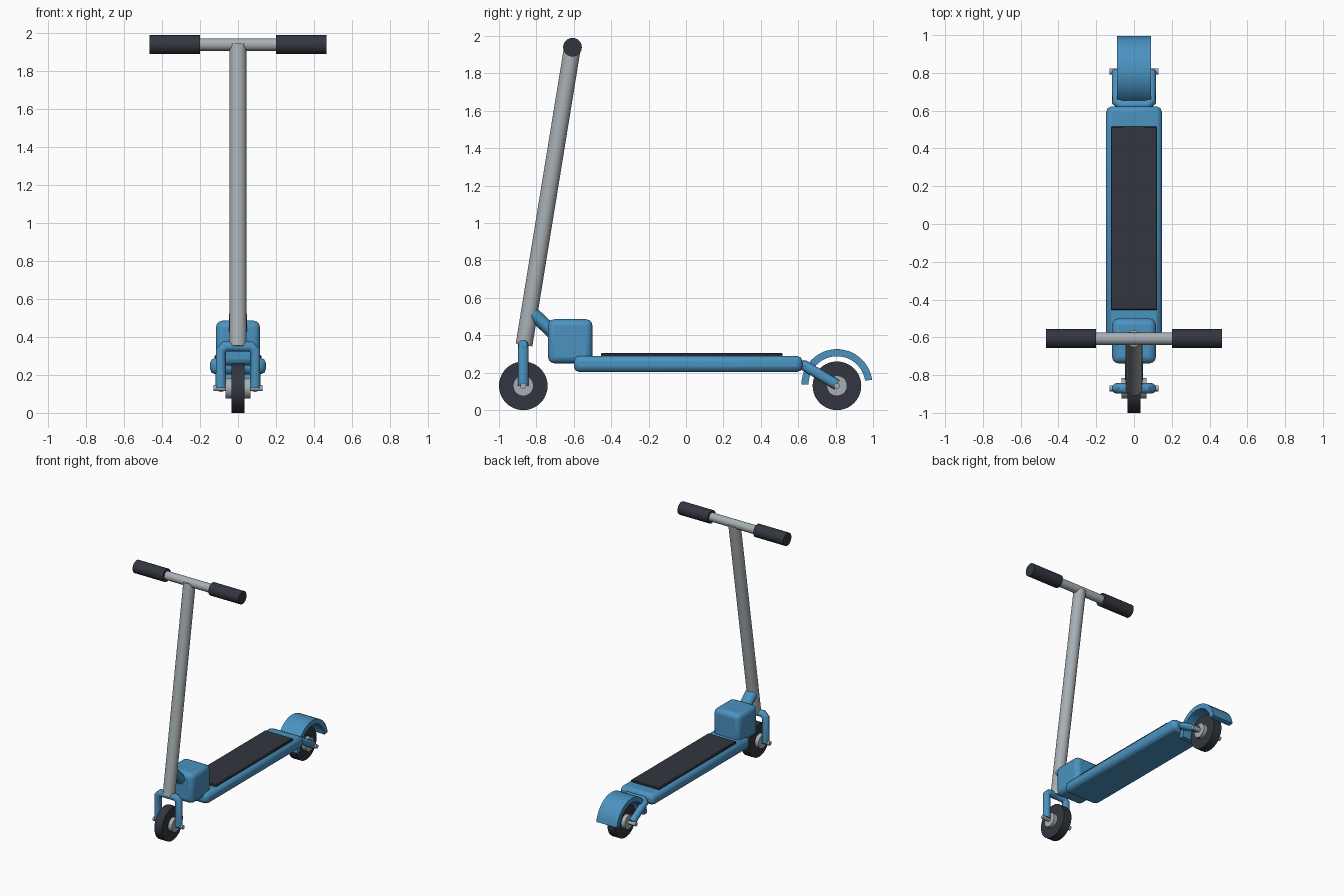
import bpy, bmesh, math
from mathutils import Vector

cube = bpy.data.objects.get("Cube")
if cube:
    bpy.data.objects.remove(cube)


def material(name, rgb):
    m = bpy.data.materials.new(name)
    m.use_nodes = True
    m.diffuse_color = (*rgb, 1)
    m.node_tree.nodes["Principled BSDF"].inputs["Base Color"].default_value = (*rgb, 1)
    return m


BLUE = material("blue paint", (0.07, 0.29, 0.53))
GREY = material("light metal", (0.39, 0.43, 0.45))
DARK = material("dark rubber", (0.032, 0.037, 0.05))


def finish(ob, name, mat):
    ob.name = name
    ob.data.materials.append(mat)
    bpy.ops.object.select_all(action='DESELECT')
    ob.select_set(True)
    bpy.context.view_layer.objects.active = ob
    bpy.ops.object.shade_smooth_by_angle(angle=math.radians(35))
    return ob


def rod(name, a, b, radius, mat, sides=24, widen=1.0, bevel=0):
    """Cylinder between two points; widen stretches it along x."""
    a, b = Vector(a), Vector(b)
    bpy.ops.mesh.primitive_cylinder_add(vertices=sides, radius=radius, depth=(b - a).length,
                                        location=(a + b) / 2)
    ob = bpy.context.object
    ob.rotation_euler = (b - a).to_track_quat('Z', 'Y').to_euler()
    bpy.ops.object.transform_apply(location=False, rotation=True, scale=False)
    ob.scale.x = widen
    if bevel:
        add_bevel(ob, bevel, 1)
    return finish(ob, name, mat)


def add_bevel(ob, width, segments):
    mod = ob.modifiers.new("soft edges", 'BEVEL')
    mod.width, mod.segments = width, segments


def box(name, low, high, mat, bevel, segments=3):
    low, high = Vector(low), Vector(high)
    bpy.ops.mesh.primitive_cube_add(size=1, location=(low + high) / 2)
    ob = bpy.context.object
    ob.scale = high - low
    bpy.ops.object.transform_apply(location=False, rotation=False, scale=True)
    add_bevel(ob, bevel, segments)
    return finish(ob, name, mat)


def fork(name, tip, crown, radius=0.028, half=0.09, corner=0.022):
    """U-shaped tube: two legs from the axle joined by a crown."""
    tip, crown = Vector(tip), Vector(crown)
    side = Vector((half, 0, 0))
    inner = Vector((half - corner, 0, 0))
    knee = crown + (tip - crown).normalized() * corner
    points = [tip - side, knee - side, crown - inner, crown + inner, knee + side, tip + side]
    data = bpy.data.curves.new(name, 'CURVE')
    data.dimensions = '3D'
    data.bevel_depth, data.bevel_resolution = radius, 4
    data.use_fill_caps = True
    line = data.splines.new('POLY')
    line.points.add(len(points) - 1)
    for p, co in zip(line.points, points):
        p.co = (*co, 1)
    ob = bpy.data.objects.new(name, data)
    bpy.context.collection.objects.link(ob)
    bpy.ops.object.select_all(action='DESELECT')
    ob.select_set(True)
    bpy.context.view_layer.objects.active = ob
    bpy.ops.object.convert(target='MESH')
    finish(bpy.context.object, name, BLUE)


def wheel(prefix, y):
    z = 0.13
    for part, half, radius, mat in (("tyre", 0.034, 0.13, DARK), ("hub", 0.066, 0.055, GREY),
                                    ("axle", 0.13, 0.016, GREY)):
        rod(f"{prefix}_{part}", (-half, y, z), (half, y, z), radius, mat, 40 if part == "tyre" else 20)


def fender(y, z, inner, outer, half, start, end, steps=20):
    """Curved mudguard: an arc-shaped profile extruded sideways."""
    bm = bmesh.new()
    rings = []
    for i in range(steps + 1):
        a = math.radians(start + (end - start) * i / steps)
        rings.append([bm.verts.new((x, y + r * math.cos(a), z + r * math.sin(a)))
                      for x, r in ((-half, inner), (half, inner), (half, outer), (-half, outer))])
    for p, q in zip(rings, rings[1:]):
        for j in range(4):
            k = (j + 1) % 4
            bm.faces.new((p[j], p[k], q[k], q[j]))
    bm.faces.new(rings[0])
    bm.faces.new(rings[-1])
    bmesh.ops.recalc_face_normals(bm, faces=bm.faces)
    mesh = bpy.data.meshes.new("rear_fender")
    bm.to_mesh(mesh)
    bm.free()
    ob = bpy.data.objects.new("rear_fender", mesh)
    bpy.context.collection.objects.link(ob)
    finish(ob, "rear_fender", BLUE)


# Deck with its grip pad and the front housing
box("deck", (-0.148, -0.6, 0.203), (0.148, 0.623, 0.29), BLUE, 0.03, 2)
box("grip_pad", (-0.123, -0.455, 0.28), (0.123, 0.517, 0.305), DARK, 0.005, 1)
box("front_housing", (-0.116, -0.738, 0.25), (0.116, -0.5, 0.486), BLUE, 0.035)

# Steering column, brace and handlebar
top = Vector((0, -0.607, 1.94))
rod("steering_column", (0, -0.866, 0.348), top, 0.045, GREY)
rod("column_brace", (0, -0.82, 0.517), (0, -0.66, 0.367), 0.036, BLUE, widen=1.32)
rod("handlebar", top - Vector((0.3, 0, 0)), top + Vector((0.3, 0, 0)), 0.033, GREY)
for label, s in (("left", 1), ("right", -1)):
    rod(f"{label}_grip", top + Vector((s * 0.2, 0, 0)), top + Vector((s * 0.465, 0, 0)), 0.05, DARK)

# Wheels, forks and mudguard
wheel("front", -0.87)
wheel("rear", 0.807)
fork("front_fork", (0, -0.87, 0.13), (0, -0.87, 0.35))
fork("rear_fork", (0, 0.807, 0.135), (0, 0.63, 0.24))
fender(0.807, 0.136, 0.152, 0.19, 0.09, 8, 180)
